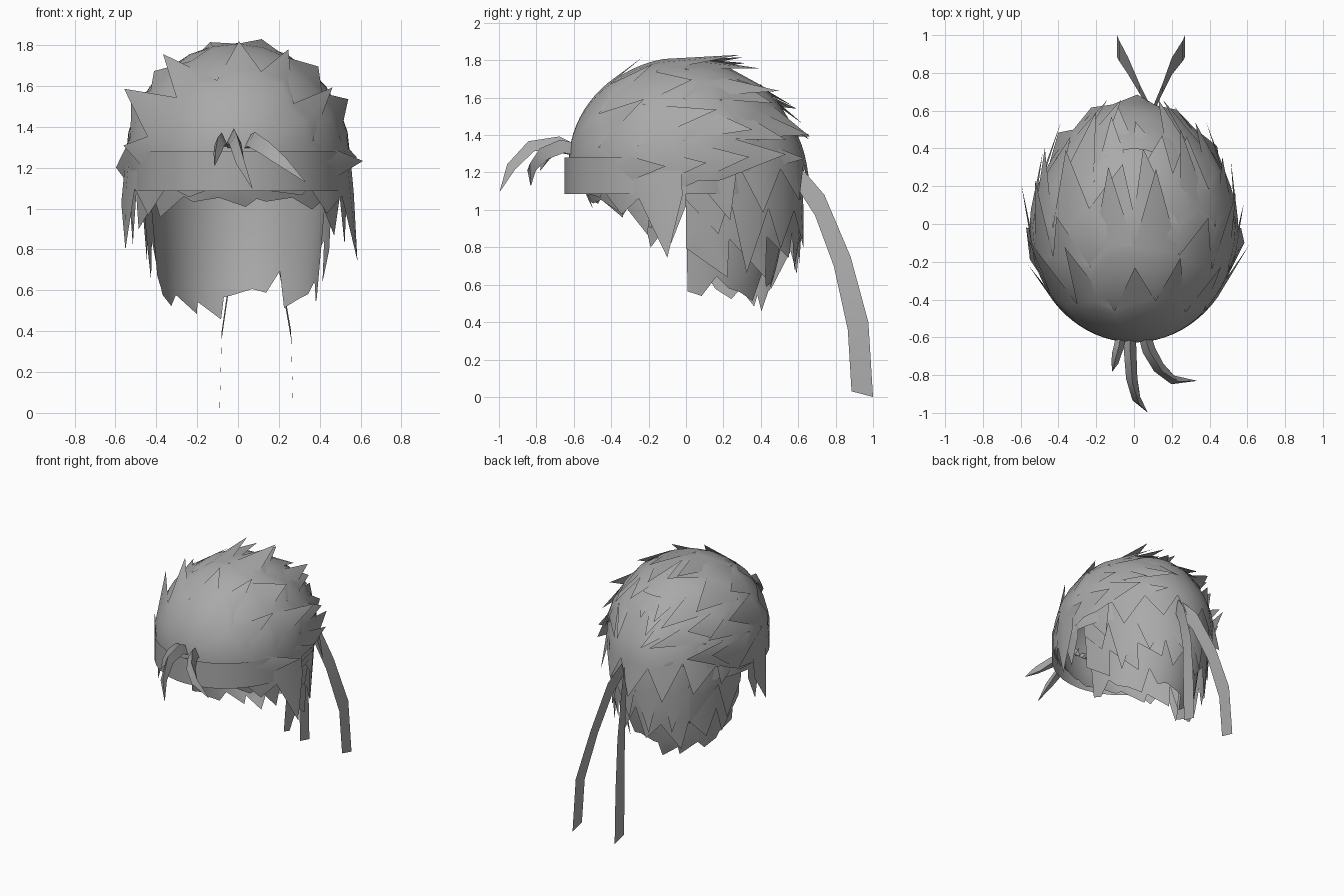
import bpy, bmesh, math, random
from mathutils import Vector as V

cube = bpy.data.objects.get("Cube")
if cube:
    bpy.data.objects.remove(cube, do_unlink=True)
random.seed(11)

grey = bpy.data.materials.new("hair_grey")
grey.use_nodes = True
COLOUR = (0.4, 0.4, 0.4, 1)
grey.diffuse_color = COLOUR
grey.node_tree.nodes["Principled BSDF"].inputs["Base Color"].default_value = COLOUR

CENTRE = V((0, 0, 1.25))
RX, RY, RZ = 0.54, 0.60, 0.55


def grid_object(name, rows, closed=False, outward=True):
    """Skin rows of points with quads, facing away from the head."""
    bm = bmesh.new()
    vs = [[bm.verts.new(p) for p in row] for row in rows]
    n = len(rows[0])
    for a, b in zip(vs, vs[1:]):
        for i in range(n if closed else n - 1):
            j = (i + 1) % n
            bm.faces.new((a[i], a[j], b[j], b[i]))
    bm.normal_update()
    if outward:
        mid = V((0, 0, 1.15))
        if sum(f.normal.dot(f.calc_center_median() - mid) for f in bm.faces) < 0:
            bmesh.ops.reverse_faces(bm, faces=bm.faces[:])
    else:
        bmesh.ops.recalc_face_normals(bm, faces=bm.faces[:])
    me = bpy.data.meshes.new(name)
    bm.to_mesh(me)
    bm.free()
    me.materials.append(grey)
    ob = bpy.data.objects.new(name, me)
    bpy.context.collection.objects.link(ob)
    bpy.ops.object.select_all(action='DESELECT')
    ob.select_set(True)
    bpy.context.view_layer.objects.active = ob
    bpy.ops.object.shade_smooth_by_angle(angle=math.radians(45))


def hair_tier(name, surf, u_max, spikes, v0, v1, length, bend=0.4, lean=1.0, steps=8):
    """Sheet of hair following surf(u, v), ending in a jagged row of spikes."""
    cols = 2 * spikes + 1
    us = [u_max * (2 * i / (cols - 1) - 1) for i in range(cols)]
    gap = us[1] - us[0]
    ends = [v1 + random.uniform(-0.2, 0.1) * (v1 - v0) for _ in us]
    rows = [[surf(u, v0 + (e - v0) * k / steps) for u, e in zip(us, ends)]
            for k in range(steps + 1)]
    tips = []
    for i, (u, e) in enumerate(zip(us, ends)):
        p = surf(u, e)
        if i % 2:
            reach = (length(u) if callable(length) else length) * random.uniform(0.7, 1.25)
            u2 = u * lean + random.uniform(-0.7, 0.7) * gap
            d = (p - surf(u, e - 0.02)) / 0.02
            straight = surf(u2, e) + d.normalized() * reach
            p = straight.lerp(surf(u2, e + reach / d.length), bend)
        tips.append(p)
    grid_object(name, rows + [tips])


def crown(scale):
    """Hair swept back from the middle of the forehead over the skull."""
    def surf(u, v):
        return CENTRE + V((RX * math.sin(u) * math.sin(v), -RY * math.cos(v),
                           RZ * math.cos(u) * math.sin(v))) * scale
    return surf


def nape(scale, flare):
    """Hair falling down the back; v is the drop below z = 1.5."""
    def surf(u, v):
        z = 1.5 - v
        t = (1.25 - z) / 0.65
        if t < 0:
            k = math.sqrt(1 - ((z - 1.25) / RZ) ** 2)
            rx, ry = 0.47 * k, 0.55 * k
        else:
            rx, ry = 0.47 - 0.06 * t, 0.55 - 0.10 * t * t
        f = flare * max(0, v) / 0.65
        return V((rx * (scale + 0.4 * f) * math.sin(u),
                  0.03 + ry * (scale + f) * math.cos(u), z))
    return surf


def fringe(scale, flare):
    """Short hair under the band, reaching lower at the temples."""
    def surf(u, v):
        t = v / 0.25
        return V(((0.53 * scale + flare * t) * math.sin(u),
                  -(0.58 - 0.06 * t * t) * scale * math.cos(u),
                  1.3 - v * (1 + 0.3 * (u / 1.6) ** 2)))
    return surf


# Swept-back layers, the front ones lying over the rear ones
rad = math.radians
for i, (v0, v1, length, n, bend, side) in enumerate([
        (2, 50, 0.34, 7, 0.3, 108), (25, 74, 0.36, 8, 0.4, 106),
        (50, 96, 0.36, 8, 0.35, 103), (72, 114, 0.36, 8, 0.25, 100),
        (92, 133, 0.32, 8, 0.2, 96)]):
    hair_tier(f"crown_layer_{i + 1}", crown(1.045 - 0.013 * i), rad(side), n,
              rad(v0), rad(v1), length, bend, steps=10)

# Layers down the back of the neck, the upper ones flaring out
for i, (v0, v1, length, n, scale, flare) in enumerate([
        (-0.17, 0.25, 0.25, 7, 1.04, 0.2), (0.0, 0.5, 0.25, 8, 1.0, 0.15),
        (0.2, 0.68, 0.2, 8, 0.97, 0.17), (0.3, 0.93, 0.08, 9, 0.95, 0.0)]):
    hair_tier(f"nape_layer_{i + 1}", nape(scale, flare), rad(93), n,
              v0, v1, length, 0.2, 0.92)

# Fringe and temple locks
hair_tier("fringe", fringe(1.0, 0), rad(90), 9, 0, 0.23,
          lambda u: 0.05 + 0.2 * (abs(u) / 1.6) ** 2, 0.5, steps=4)
hair_tier("temple_layer", fringe(1.03, 0.03), rad(88), 7, 0.03, 0.2,
          lambda u: 0.02 + 0.36 * (abs(u) / 1.6) ** 2, 0.3, steps=4)

# Headband
ring = [(0.53 * math.sin(a), -0.065 - 0.585 * math.cos(a))
        for a in (2 * math.pi * k / 48 for k in range(48))]
grid_object("headband", [[V((x, y, z)) for x, y in ring] for z in (1.085, 1.28)], True)

# Two ribbon tails hanging from the knot
outer = [(0.62, 1.22), (0.74, 1.08), (0.88, 0.75), (0.975, 0.40), (1.0, 0.0)]
inner = [(0.58, 1.14), (0.69, 0.97), (0.79, 0.70), (0.865, 0.36), (0.885, 0.03)]
for side, xs in (("right", (0.09, 0.03, -0.03, -0.08, -0.09)),
                 ("left", (0.10, 0.15, 0.20, 0.26, 0.27))):
    grid_object(f"band_tail_{side}", [[V((x, *a)), V((x, *b))]
                                      for x, a, b in zip(xs, inner, outer)])


def loose_lock(name, path, width):
    """Tapering curved lock with a ridge on top."""
    pts = [V(p) for p in path]
    rows = []
    for i, p in enumerate(pts):
        t = (pts[min(i + 1, len(pts) - 1)] - pts[max(i - 1, 0)]).normalized()
        side = t.cross(V((0, 0, 1))).normalized()
        up = side.cross(t)
        w = width * (1, 1.1, 1, 0.75, 0.04)[i]
        rows.append([p - side * w - up * w, p + up * w, p + side * w - up * w])
    grid_object(name, rows, True, False)


# Three locks springing over the band
loose_lock("front_lock_middle", [(-0.02, -0.58, 1.31), (-0.02, -0.68, 1.36),
                                 (-0.01, -0.83, 1.34), (0.02, -0.94, 1.23),
                                 (0.07, -0.995, 1.10)], 0.03)
loose_lock("front_lock_left", [(0.05, -0.57, 1.32), (0.08, -0.67, 1.34),
                               (0.14, -0.77, 1.30), (0.22, -0.83, 1.23),
                               (0.33, -0.83, 1.13)], 0.032)
loose_lock("front_lock_right", [(-0.07, -0.59, 1.32), (-0.08, -0.65, 1.345),
                                (-0.095, -0.70, 1.33), (-0.105, -0.75, 1.28),
                                (-0.115, -0.78, 1.21)], 0.025)
